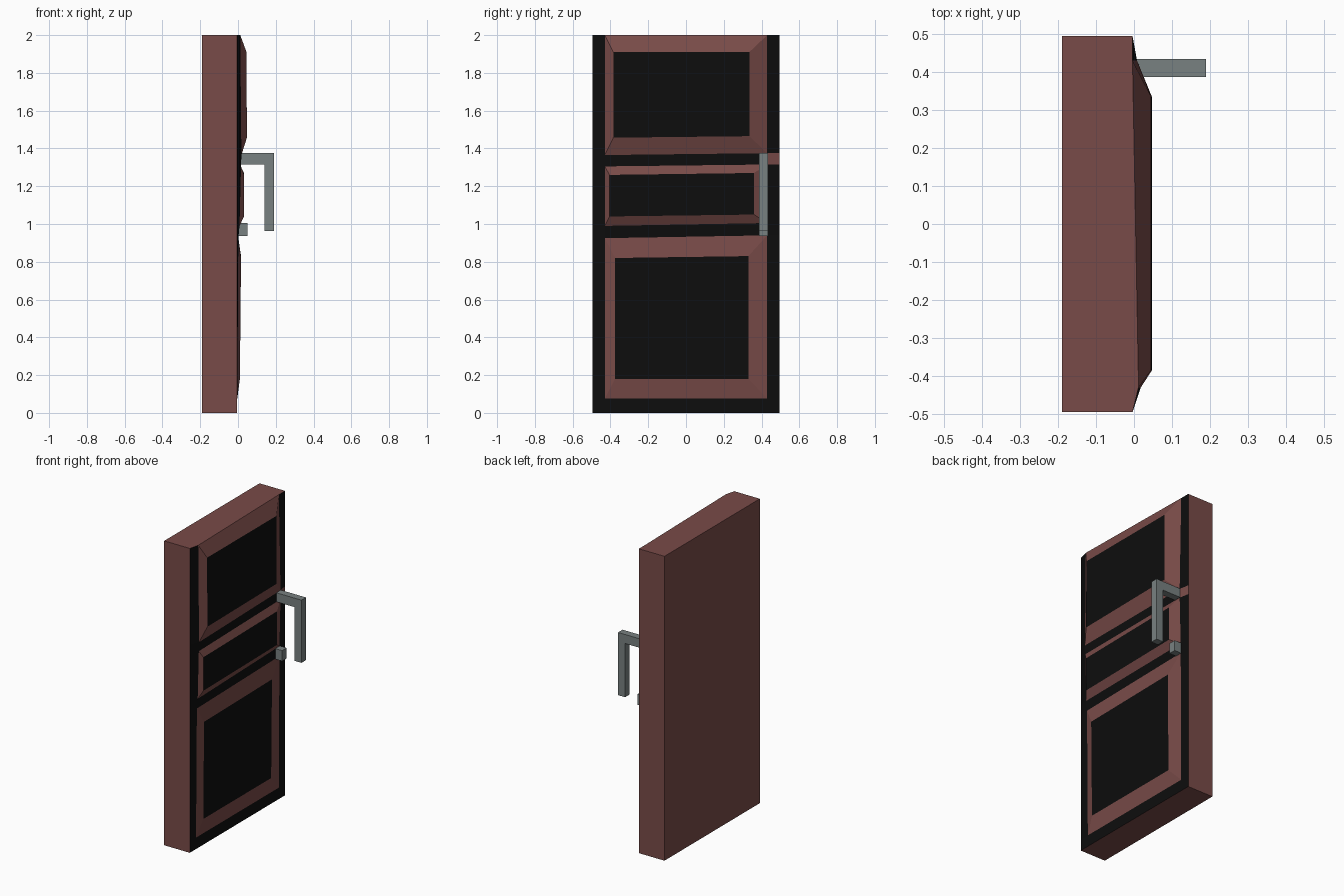
import bpy, bmesh

if "Cube" in bpy.data.objects:
    bpy.data.objects.remove(bpy.data.objects["Cube"])


def material(name, rgb):
    m = bpy.data.materials.new(name)
    m.diffuse_color = (*rgb, 1)
    m.use_nodes = True
    m.node_tree.nodes["Principled BSDF"].inputs["Base Color"].default_value = m.diffuse_color
    return m


wood = material("brown_wood", (0.19, 0.07, 0.065))
dark = material("dark_paint", (0.004, 0.004, 0.004))
metal = material("grey_metal", (0.19, 0.22, 0.22))


def finish(bm, name, mats):
    bmesh.ops.recalc_face_normals(bm, faces=bm.faces)
    me = bpy.data.meshes.new(name)
    bm.to_mesh(me)
    bm.free()
    for m in mats:
        me.materials.append(m)
    ob = bpy.data.objects.new(name, me)
    bpy.context.collection.objects.link(ob)
    return ob


# Door slab: slightly uneven front grid, with raised panels in alternate rows
BACK, HALF = -0.19, 0.495
# each row: z at left, z at right, x at left panel edge, x at right panel edge
rows = [(0, 0, -0.004, -0.004), (0.075, 0.075, -0.004, -0.004),
        (0.925, 0.94, 0.002, 0.0), (0.99, 1.005, 0.008, 0.0),
        (1.305, 1.315, 0.016, 0.008), (1.365, 1.375, 0.018, 0.008),
        (2, 2, 0.012, -0.004)]
# raised centres: y range, bottom z left/right, top z left/right, x bottom/top
panels = {1: (-0.375, 0.33, 0.18, 0.18, 0.82, 0.83, 0.01, 0.016),
          3: (-0.405, 0.36, 1.04, 1.05, 1.26, 1.27, 0.032, 0.032),
          5: (-0.385, 0.335, 1.457, 1.465, 1.91, 1.91, 0.047, 0.045)}

bm = bmesh.new()


def face(verts, mat):
    f = bm.faces.new(verts)
    f.material_index = mat


grid = []
for zl, zr, xl, xr in rows:
    grid.append([bm.verts.new(p) for p in
                 ((-0.004, -HALF, zl), (xl, -0.43, zl),
                  (xr, 0.43, zr), (-0.004, HALF, zr))])
for r in range(6):
    a, b = grid[r], grid[r + 1]
    for c in range(3):
        quad = [a[c], a[c + 1], b[c + 1], b[c]]
        if c == 1 and r in panels:
            y0, y1, bl, br, tl, tr, xb, xt = panels[r]
            inner = [bm.verts.new(p) for p in
                     ((xb, y0, bl), (xb, y1, br), (xt, y1, tr), (xt, y0, tl))]
            for i in range(4):
                j = (i + 1) % 4
                face([quad[i], quad[j], inner[j], inner[i]], 0)
            face(inner, 1)
        else:
            face(quad, 0 if (r, c) == (4, 2) else 1)

# sides and back of the slab
back = [bm.verts.new((BACK, y, z)) for y, z in
        ((-HALF, 0), (HALF, 0), (HALF, 2), (-HALF, 2))]
face(back, 0)
face(grid[0] + [back[1], back[0]], 0)
face(grid[-1] + [back[2], back[3]], 0)
face([g[0] for g in grid] + [back[3], back[0]], 0)
face([g[3] for g in grid] + [back[2], back[1]], 0)
finish(bm, "door_slab", [wood, dark])


# Metal parts: x-z profiles extruded across y
def bar(name, profile, y0=0.387, y1=0.434):
    b = bmesh.new()
    f = b.faces.new([b.verts.new((x, y0, z)) for x, z in profile])
    ext = bmesh.ops.extrude_face_region(b, geom=[f])["geom"]
    bmesh.ops.translate(b, vec=(0, y1 - y0, 0),
                        verts=[v for v in ext if isinstance(v, bmesh.types.BMVert)])
    finish(b, name, [metal])


bar("handle", [(0, 1.316), (0.139, 1.316), (0.139, 0.963), (0.19, 0.963),
               (0.19, 1.375), (0, 1.375)])
bar("handle_stub", [(-0.01, 0.937), (0.05, 0.937), (0.05, 1.006), (-0.01, 1.006)])
